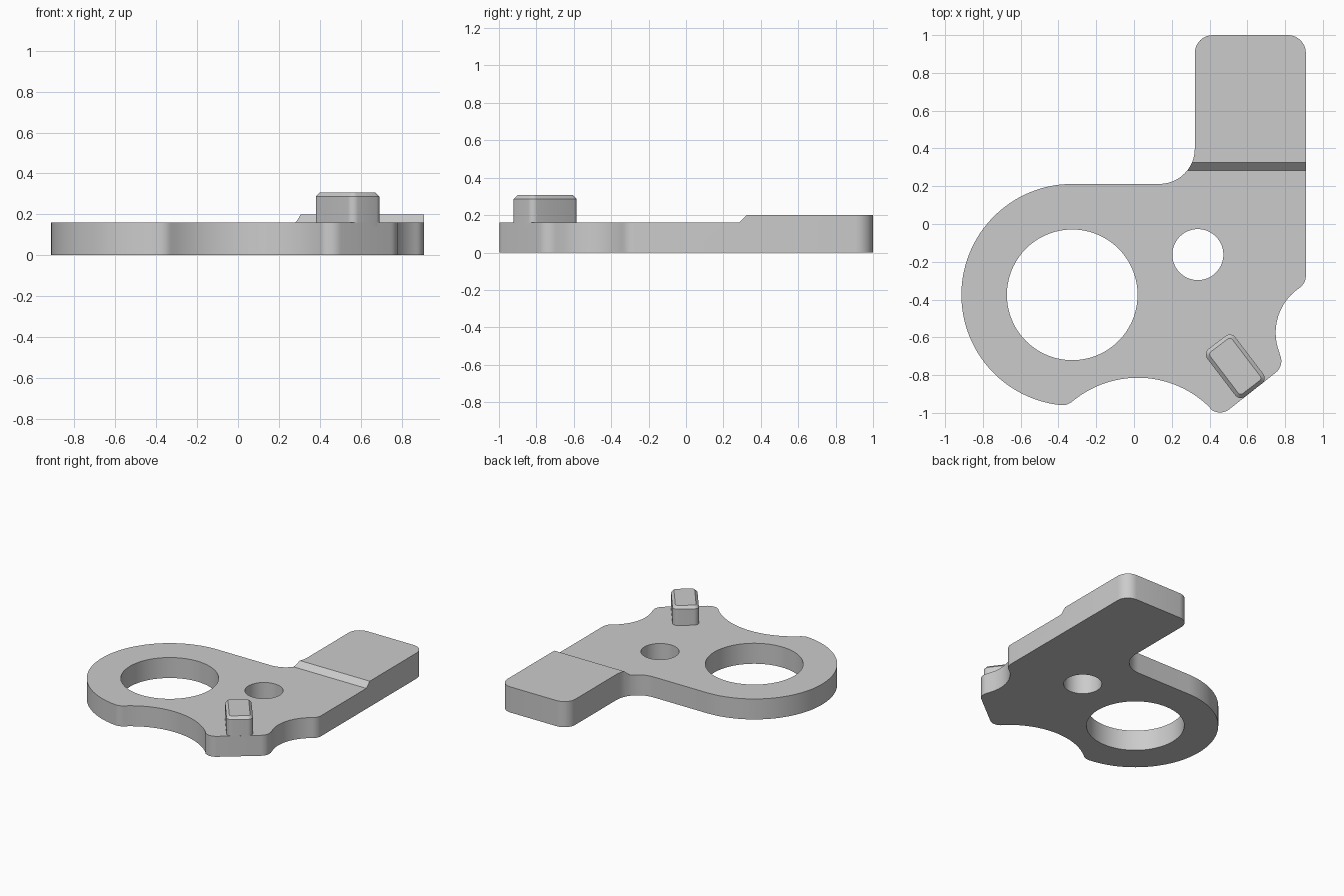
import bpy, bmesh
from math import cos, sin, radians
from mathutils import Matrix

cube = bpy.data.objects.get("Cube")
if cube:
    bpy.data.objects.remove(cube, do_unlink=True)

steel = bpy.data.materials.new("grey metal")
steel.use_nodes = True
colour = (0.6, 0.6, 0.6, 1)
steel.diffuse_color = colour
steel.node_tree.nodes["Principled BSDF"].inputs["Base Color"].default_value = colour


def arc(cx, cy, r, start, end, steps=8):
    """Points along an arc, angles in degrees."""
    angles = [radians(start + (end - start) * i / steps) for i in range(steps + 1)]
    return [(cx + r * cos(a), cy + r * sin(a)) for a in angles]


def prism(name, outline, low, high, matrix=Matrix(), chamfer=0):
    """Extrude a closed outline from low to high, optionally chamfering the top rim."""
    bm = bmesh.new()
    base = bm.faces.new([bm.verts.new((x, y, low)) for x, y in outline])
    moved = bmesh.ops.extrude_face_region(bm, geom=[base], use_keep_orig=True)["geom"]
    top = [v for v in moved if isinstance(v, bmesh.types.BMVert)]
    bmesh.ops.translate(bm, verts=top, vec=(0, 0, high - low))
    bmesh.ops.recalc_face_normals(bm, faces=bm.faces)
    if chamfer:
        rim = [e for e in bm.edges if all(v in top for v in e.verts)]
        bmesh.ops.bevel(bm, geom=rim, offset=chamfer, segments=1, affect='EDGES')
    bm.transform(matrix)
    mesh = bpy.data.meshes.new(name)
    bm.to_mesh(mesh)
    bm.free()
    mesh.materials.append(steel)
    obj = bpy.data.objects.new(name, mesh)
    bpy.context.collection.objects.link(obj)
    return obj


def activate(obj):
    bpy.ops.object.select_all(action='DESELECT')
    obj.select_set(True)
    bpy.context.view_layer.objects.active = obj


def cut(obj, cutter):
    cutter.hide_render = True
    mod = obj.modifiers.new("cut", 'BOOLEAN')
    mod.operation, mod.solver, mod.object = 'DIFFERENCE', 'EXACT', cutter
    activate(obj)
    bpy.ops.object.modifier_apply(modifier=mod.name)
    bpy.data.objects.remove(cutter, do_unlink=True)


# Plate outline, counter-clockwise from the top of the round end
outline = (
    arc(-0.327, -0.375, 0.587, 90, 264.1, 56)        # round end
    + arc(-0.379, -0.879, 0.08, 264.1, 310)[1:]      # front left corner
    + arc(0.02, -1.354, 0.54, 130, 45, 28)[1:]       # front scallop
    + arc(0.455, -0.918, 0.08, 225, 307.3)[1:]       # lug corners
    + arc(0.70, -0.725, 0.08, -52.7, 24.1)
    + arc(1.035, -0.575, 0.285, 204.1, 124.2, 20)[1:]  # side scallop
    + arc(0.83, -0.273, 0.08, -55.8, 0)[1:]
    + arc(0.815, 0.905, 0.095, 0, 90)                # tab corners
    + arc(0.417, 0.905, 0.095, 90, 180)
    + arc(0.135, 0.399, 0.187, 0, -90, 12)           # inner fillet
)
plate = prism("plate", outline, 0, 0.2)

# Step with a sloped riser leaves the rear tab thicker
step = [(-2, 0.16), (0.283, 0.16), (0.388, 0.26), (-2, 0.26)]
yz_to_world = Matrix(((0, 0, 1, 0), (1, 0, 0, 0), (0, 1, 0, 0), (0, 0, 0, 1)))
cut(plate, prism("step_cutter", step, -2, 2, yz_to_world))

# Large bore and small pivot hole
for name, x, y, r in (("bore", -0.327, -0.375, 0.346), ("pivot", 0.338, -0.162, 0.135)):
    circle = arc(x, y, r, 0, 360, 72)[:-1]
    cut(plate, prism(name + "_cutter", circle, -1, 1))

# Rounded peg standing at the lug edge
length, width, r = 0.318, 0.187, 0.037
peg_outline = []
for i, (sx, sy) in enumerate(((1, 1), (-1, 1), (-1, -1), (1, -1))):
    peg_outline += arc(sx * (length / 2 - r), sy * (width / 2 - r), r, 90 * i, 90 * i + 90, 6)
place = Matrix.Translation((0.536, -0.753, 0)) @ Matrix.Rotation(radians(-52.7), 4, 'Z')
peg = prism("peg", peg_outline, 0.14, 0.307, place, chamfer=0.02)

for obj in (plate, peg):
    activate(obj)
    bpy.ops.object.shade_smooth_by_angle(angle=radians(30))
